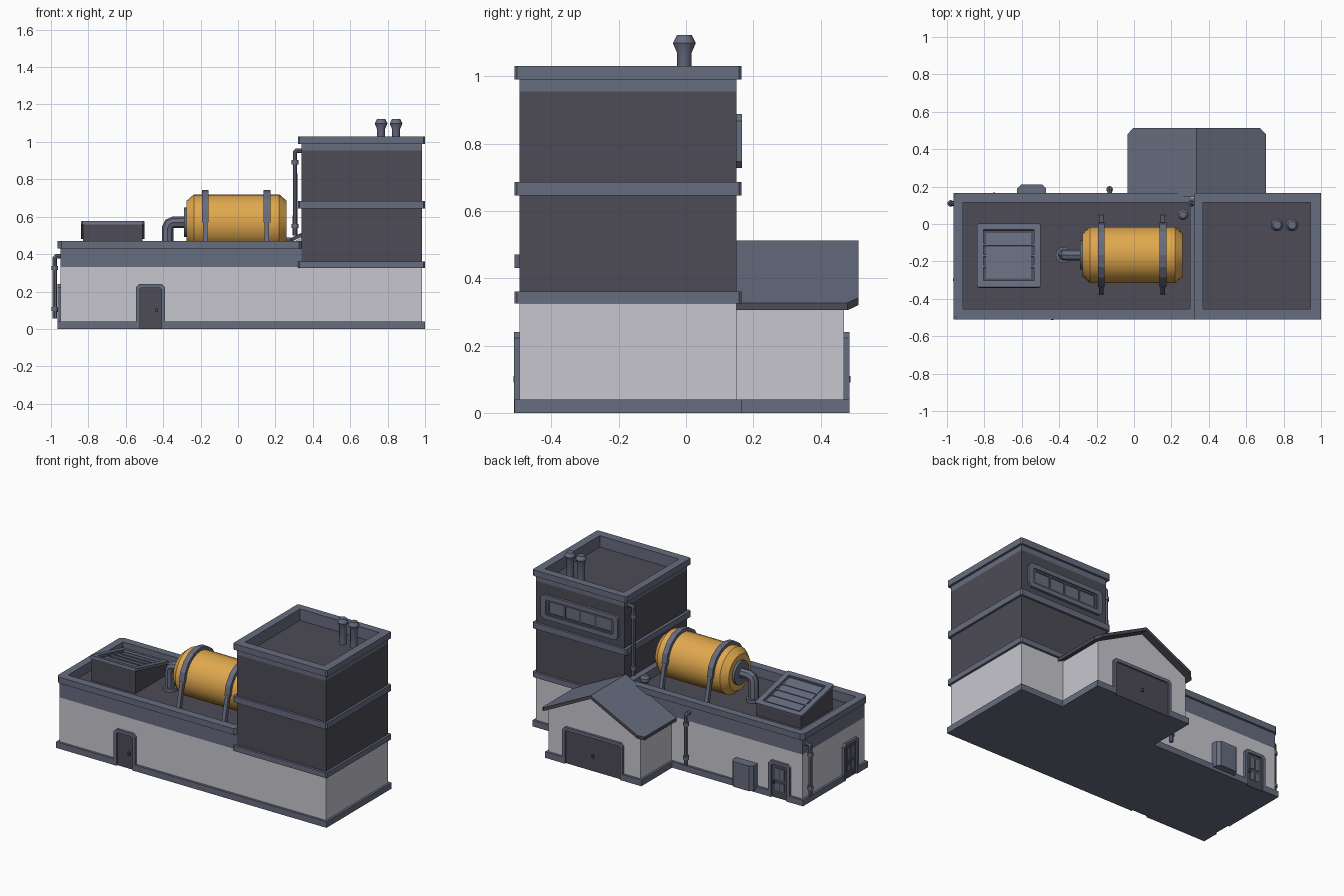
import bpy, bmesh
from math import cos, sin, pi, radians
from mathutils import Matrix, Vector

if "Cube" in bpy.data.objects:
    bpy.data.objects.remove(bpy.data.objects["Cube"])


def material(name, rgb):
    m = bpy.data.materials.new(name)
    m.use_nodes = True
    m.diffuse_color = (*rgb, 1)
    m.node_tree.nodes["Principled BSDF"].inputs["Base Color"].default_value = (*rgb, 1)
    return m


TRIM = material("blue_grey_trim", (0.136, 0.153, 0.216))
DARK = material("dark_cladding", (0.074, 0.070, 0.092))
PALE = material("pale_wall", (0.58, 0.565, 0.62))
YELLOW = material("yellow_tank", (0.745, 0.392, 0.075))


def finish(name, bm, mats, smooth=False):
    bmesh.ops.recalc_face_normals(bm, faces=bm.faces)
    me = bpy.data.meshes.new(name)
    bm.to_mesh(me)
    bm.free()
    for m in mats:
        me.materials.append(m)
    if smooth:
        me.polygons.foreach_set("use_smooth", [True] * len(me.polygons))
        me.set_sharp_from_angle(angle=radians(32))
    ob = bpy.data.objects.new(name, me)
    bpy.context.collection.objects.link(ob)
    return ob


def frame_at(origin, right, up):
    """Local x = right, y = up, z = outward."""
    r, u = Vector(right).normalized(), Vector(up).normalized()
    m = Matrix((r, u, r.cross(u))).transposed().to_4x4()
    m.translation = origin
    return m


def rect(x0, x1, y0, y1, c=0.0):
    if not c:
        return [(x0, y0), (x1, y0), (x1, y1), (x0, y1)]
    return [(x0 + c, y0), (x1 - c, y0), (x1, y0 + c), (x1, y1 - c),
            (x1 - c, y1), (x0 + c, y1), (x0, y1 - c), (x0, y0 + c)]


def prism(name, pts, d0, d1, mat, M=Matrix()):
    bm = bmesh.new()
    a, b = [[bm.verts.new(M @ Vector((x, y, d))) for x, y in pts] for d in (d0, d1)]
    bm.faces.new(a)
    bm.faces.new(b)
    for i in range(len(pts)):
        j = (i + 1) % len(pts)
        bm.faces.new((a[i], a[j], b[j], b[i]))
    return finish(name, bm, [mat])


def ring(name, outer, inner, d0, d1, mat, M=Matrix()):
    bm = bmesh.new()
    loops = [[bm.verts.new(M @ Vector((x, y, d))) for x, y in pts]
             for pts, d in ((outer, d0), (outer, d1), (inner, d1), (inner, d0))]
    n = len(outer)
    for k in range(4):
        a, b = loops[k], loops[(k + 1) % 4]
        for i in range(n):
            j = (i + 1) % n
            bm.faces.new((a[i], a[j], b[j], b[i]))
    return finish(name, bm, [mat])


def lathe(name, profile, mat, M, sides=16):
    """Profile of (radius, height) spun about local z."""
    bm = bmesh.new()
    loops = [[bm.verts.new(M @ Vector((r * cos(2 * pi * i / sides), r * sin(2 * pi * i / sides), h)))
              for i in range(sides)] for r, h in profile]
    bm.faces.new(loops[0])
    bm.faces.new(loops[-1])
    for a, b in zip(loops, loops[1:]):
        for i in range(sides):
            j = (i + 1) % sides
            bm.faces.new((a[i], a[j], b[j], b[i]))
    return finish(name, bm, [mat], True)


def tube(name, path, radius, mat):
    cu = bpy.data.curves.new(name + "_path", "CURVE")
    cu.dimensions = "3D"
    cu.bevel_depth, cu.bevel_resolution, cu.use_fill_caps = radius, 2, True
    sp = cu.splines.new("POLY")
    sp.points.add(len(path) - 1)
    for p, co in zip(sp.points, path):
        p.co = (*co, 1)
    tmp = bpy.data.objects.new(name + "_tmp", cu)
    bm = bmesh.new()
    bm.from_mesh(tmp.to_mesh())
    bpy.data.objects.remove(tmp)
    return finish(name, bm, [mat], True)


def up_at(x, y, z=0):
    return Matrix.Translation((x, y, z))


# Plinth, stepped back at each doorway
prism("plinth", [(-.965, -.51), (-.525, -.51), (-.525, -.495), (-.41, -.495), (-.41, -.51),
                 (1, -.51), (1, .165), (.685, .165), (.685, .485), (.54, .485), (.54, .47),
                 (.14, .47), (.14, .485), (-.015, .485), (-.015, .165), (-.73, .165),
                 (-.73, .15), (-.85, .15), (-.85, .165), (-.965, .165), (-.965, -.28),
                 (-.95, -.28), (-.95, -.4), (-.965, -.4)], 0, .04, TRIM)

# Long hall with parapet roof
prism("hall_walls", rect(-.95, .985, -.495, .15), .04, .33, PALE)
hall_in = rect(-.915, .30, -.455, .115)
ring("hall_band", rect(-.95, .34, -.495, .15), hall_in, .33, .435, TRIM)
ring("hall_parapet", rect(-.965, .345, -.51, .165, .02), rect(-.915, .30, -.455, .115, .001),
     .43, .47, TRIM)
prism("hall_roof", hall_in, .33, .41, DARK)

# Tower
prism("tower_walls", rect(.34, .985, -.495, .15), .33, .955, DARK)
for name, z0, z1 in (("tower_lower_trim", .325, .36), ("tower_middle_trim", .645, .685)):
    prism(name, rect(.32, 1, -.51, .165, .008), z0, z1, TRIM)
tower_in = rect(.37, .945, -.455, .115)
ring("tower_band", rect(.34, .985, -.495, .15), tower_in, .955, .992, TRIM)
ring("tower_parapet", rect(.32, 1, -.51, .165, .008), rect(.37, .945, -.455, .115, .001),
     .99, 1.03, TRIM)
for i, x in enumerate((.765, .845)):
    lathe(f"tower_vent_{i + 1}", [(.022, .95), (.022, 1.07), (.034, 1.098), (.022, 1.122)],
          TRIM, up_at(x, -.005), 12)

# Tower window on the back
back = frame_at((.66, .15, .807), (-1, 0, 0), (0, 0, 1))
ring("window_frame", rect(-.28, .28, -.08, .08, .02), rect(-.245, .245, -.05, .05, .006),
     0, .016, TRIM, back)
ring("window_sash", rect(-.245, .245, -.05, .05), rect(-.225, .225, -.036, .036), 0, .009, DARK, back)
prism("window_glass", rect(-.225, .225, -.036, .036), 0, .004, TRIM, back)
for i in range(3):
    x = -.1125 + i * .1125
    prism(f"window_bar_{i + 1}", rect(x - .007, x + .007, -.036, .036), 0, .009, DARK, back)

# Gabled annex
side = frame_at((0, 0, 0), (-1, 0, 0), (0, 0, 1))
prism("annex_walls", [(0, .04), (0, .315), (-.335, .485), (-.67, .315), (-.67, .04)],
      .14, .47, PALE, side)
for name, s in (("annex_roof_left", 1), ("annex_roof_right", -1)):
    bm = bmesh.new()
    plan = [(0, .145), (.37, .145), (.37, .48), (.34, .512), (0, .512)]
    lo, hi = [[bm.verts.new((.335 + s * x, y, h - x * .5)) for x, y in plan] for h in (.49, .512)]
    bm.faces.new(lo)
    bm.faces.new(hi)
    for i in range(5):
        j = (i + 1) % 5
        bm.faces.new((lo[i], lo[j], hi[j], hi[i]))
    roof = finish(name, bm, [DARK, TRIM])
    for p in roof.data.polygons:
        p.material_index = int(p.normal.z > .5)


# Doors with chamfered surrounds
def door(name, M, w, h, glazed=False, handle=.03):
    t, c = .02, .018
    o, i = w / 2, w / 2 - t
    prism(name + "_surround", [(-o, 0), (-o, h - c), (c - o, h), (o - c, h), (o, h - c), (o, 0),
                               (i, 0), (i, h - t - .01), (i - .01, h - t), (.01 - i, h - t),
                               (-i, h - t - .01), (-i, 0)], -.002, .016, TRIM, M)
    prism(name + "_panel", rect(-i, i, 0, h - t), -.002, .005, DARK, M)
    prism(name + "_handle", rect(handle - .006, handle + .006, .09, .11), .004, .018, DARK, M)
    if glazed:
        for k, (z0, z1) in enumerate(((.05, .1), (.125, .195))):
            for s in (-1, 1):
                x = s * .019
                prism(f"{name}_pane_{k}_{'a' if s < 0 else 'b'}",
                      rect(x - .014, x + .014, z0, z1), .004, .008, TRIM, M)


Z = (0, 0, 1)
door("front_door", frame_at((-.4675, -.495, 0), (1, 0, 0), Z), .155, .24)
door("side_door", frame_at((-.95, -.34, 0), (0, -1, 0), Z), .155, .24, True, -.042)
door("back_door", frame_at((-.79, .15, 0), (-1, 0, 0), Z), .155, .24, True, -.042)
door("garage_door", frame_at((.34, .47, 0), (-1, 0, 0), Z), .44, .24, False, 0)

# Utility cabinet on the back wall
prism("utility_cabinet", [(-.625, .15), (-.47, .15), (-.47, .19), (-.49, .21), (-.605, .21),
                          (-.625, .19)], .02, .185, TRIM)

# Storage tank with straps, legs and outlet
tank = frame_at((0, -.165, .57), (0, 1, 0), Z)
lathe("tank", [(.115, -.275), (.15, -.235), (.15, .22), (.115, .26)], YELLOW, tank, 24)
lathe("tank_flange", [(.078, -.29), (.078, -.27)], TRIM, tank)
for k, x in enumerate((-.175, .155)):
    arc = [pi * i / 8 for i in range(9)]
    pts = [(.172 * cos(a), .172 * sin(a)) for a in arc] + \
          [(.142 * cos(a), .142 * sin(a)) for a in reversed(arc)]
    prism(f"tank_strap_{k + 1}", pts, x - .018, x + .018, TRIM, tank)
    for s in (-1, 1):
        prism(f"tank_leg_{k + 1}_{'front' if s < 0 else 'back'}",
              [(s * .15, .01), (s * .172, .01), (s * .212, -.16), (s * .185, -.16)],
              x - .012, x + .012, TRIM, tank)
tube("tank_outlet", [(-.27, -.165, .57), (-.345, -.165, .57), (-.367, -.165, .561),
                     (-.376, -.165, .54), (-.376, -.165, .41)], .031, TRIM)
lathe("outlet_collar", [(.043, .405), (.043, .43)], TRIM, up_at(-.376, -.165))

# Sloping skylight
prism("skylight_box", [(-.335, .405), (-.005, .405), (-.005, .485), (-.335, .562)],
      -.83, -.51, DARK, frame_at((0, 0, 0), (0, 1, 0), Z))
sky = frame_at((-.67, -.17, .5235), (1, 0, 0), (0, .33, -.077))
ring("skylight_frame", rect(-.17, .17, -.175, .175, .008), rect(-.135, .135, -.14, .14, .001),
     -.004, .014, TRIM, sky)
prism("skylight_glass", rect(-.12, .12, -.125, .125), -.002, .004, TRIM, sky)
for k, y in enumerate((-.06, 0, .06)):
    prism(f"skylight_bar_{k + 1}", rect(-.135, .135, y - .006, y + .006), 0, .009, TRIM, sky)

# Roof vent beside the tower
lathe("roof_vent", [(.02, .4), (.02, .445), (.03, .455), (.03, .475), (.018, .49)],
      TRIM, up_at(.262, .05), 12)


# Downpipes with collars; (dx, dy) points into the wall
def downpipe(name, x, y, dx, dy, z0, z1):
    tube(name, [(x, y, z0), (x, y, z1 - .02), (x + dx * .008, y + dy * .008, z1 - .012),
                (x + dx * .05, y + dy * .05, z1 - .012)], .0125, TRIM)
    for k, z in enumerate((z0 + .04, z1 - .085)):
        lathe(f"{name}_collar_{k + 1}", [(.018, z), (.018, z + .022)], TRIM, up_at(x, y), 12)


downpipe("side_downpipe", -.98, .11, 1, 0, .055, .4)
downpipe("back_downpipe", -.13, .185, 0, -1, .055, .4)
downpipe("tower_downpipe", .305, .11, 1, 0, .5, .965)
